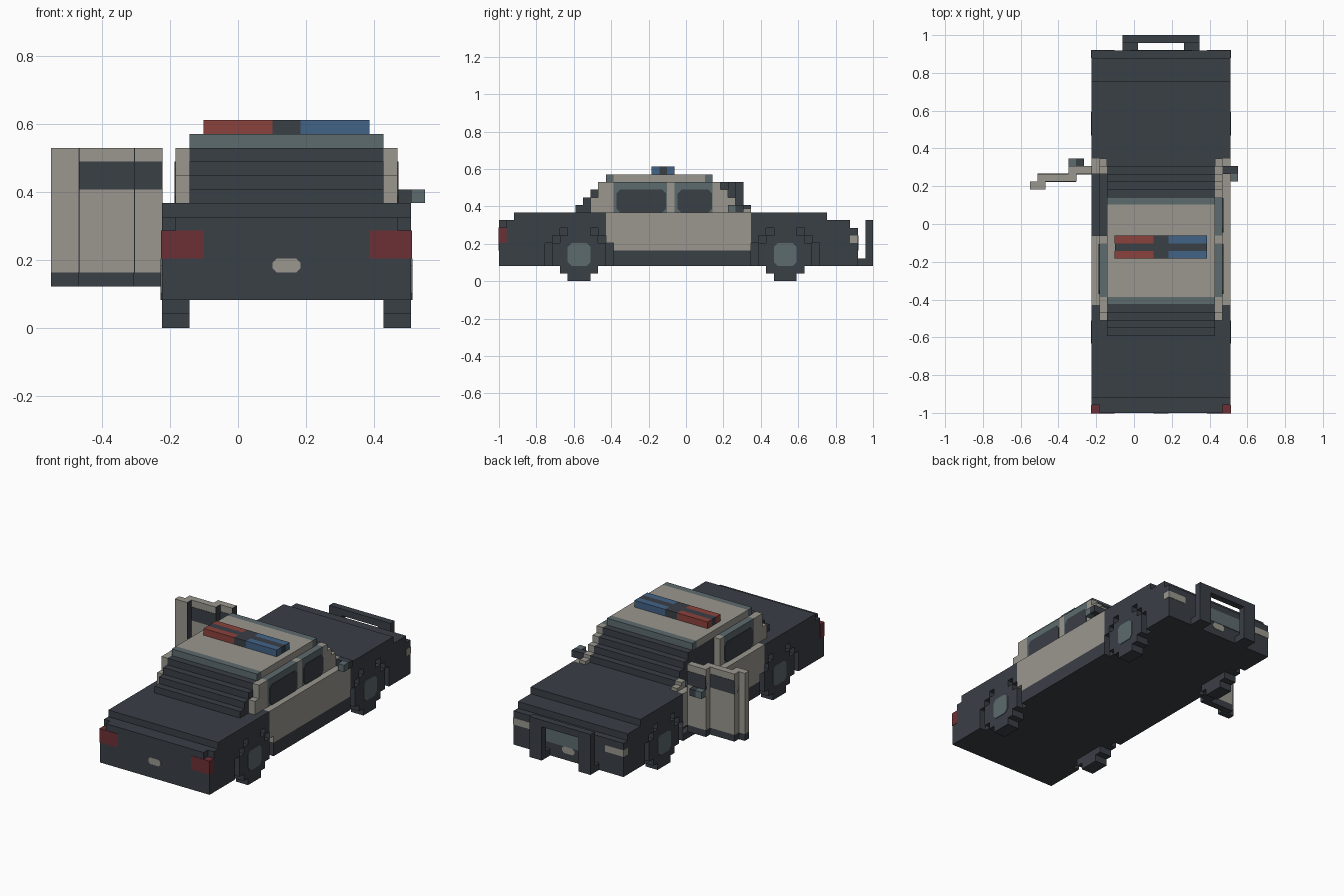
import bpy, bmesh
from mathutils import Vector

cube = bpy.data.objects.get("Cube")
if cube:
    bpy.data.objects.remove(cube, do_unlink=True)

U = 2 / 49                          # one block
MID = Vector((13.5, 24.5, 0))       # block coordinates of the origin


def material(name, r, g, b):
    m = bpy.data.materials.new(name)
    m.use_nodes = True
    m.diffuse_color = (r, g, b, 1)
    m.node_tree.nodes["Principled BSDF"].inputs["Base Color"].default_value = (r, g, b, 1)
    return m


DARK = material("charcoal", .042, .05, .062)
BEIGE = material("beige", .32, .31, .27)
SLATE = material("slate", .11, .145, .155)
RED = material("beacon red", .26, .055, .045)
TAIL = material("tail red", .15, .03, .035)
BLUE = material("beacon blue", .055, .125, .24)


def extrude(name, points, step, mat):
    """Extrude a flat outline given in block coordinates."""
    bm = bmesh.new()
    face = bm.faces.new([bm.verts.new((Vector(p) - MID) * U) for p in points])
    made = bmesh.ops.extrude_face_region(bm, geom=[face])["geom"]
    bmesh.ops.translate(bm, vec=Vector(step) * U,
                        verts=[v for v in made if isinstance(v, bmesh.types.BMVert)])
    bmesh.ops.recalc_face_normals(bm, faces=bm.faces)
    mesh = bpy.data.meshes.new(name)
    bm.to_mesh(mesh)
    bm.free()
    mesh.materials.append(mat)
    ob = bpy.data.objects.new(name, mesh)
    bpy.context.collection.objects.link(ob)
    return ob


def prism(name, yz, x0, x1, mat):
    return extrude(name, [(x0, y, z) for y, z in yz], (x1 - x0, 0, 0), mat)


def box(name, x, y, z, mat):
    pts = [(x[0], y[0]), (x[1], y[0]), (x[1], y[1]), (x[0], y[1])]
    return extrude(name, [(a, b, z[0]) for a, b in pts], (0, 0, z[1] - z[0]), mat)


def chamfered(a, b, c=.5):
    (l, r), (d, u) = a, b
    return [(l + c, d), (r - c, d), (r, d + c), (r, u - c),
            (r - c, u), (l + c, u), (l, u - c), (l, d + c)]


def arch(c):
    """Stepped wheel arch outline, from rear to front."""
    half = [(-4.5, 2), (-4.5, 5), (-3.5, 5), (-3.5, 6), (-2.5, 6), (-2.5, 7)]
    return [(c + y, z) for y, z in half] + [(c - y, z) for y, z in reversed(half)]


def tyre(c):
    half = [(-1.5, 0), (-1.5, 1), (-2.5, 1), (-2.5, 2), (-3.5, 2), (-3.5, 5),
            (-2.5, 5), (-2.5, 6), (-1.5, 6), (-1.5, 7)]
    return [(c + y, z) for y, z in half] + [(c - y, z) for y, z in reversed(half)]


REAR, FRONT = 10.5, 37.5
nose = [(47, 2), (47, 7), (46, 7), (46, 8), (43, 8), (43, 9)]

# Body core and side skins with wheel arches
prism("body_core", [(0, 2)] + nose + [(2, 9), (2, 8), (0, 8)], 9, 25, DARK)
rear_skin = [(0, 2)] + arch(REAR)[:-2] + [(14, 5), (14, 9), (2, 9), (2, 8), (1, 8), (1, 7), (0, 7)]
front_skin = arch(FRONT) + nose + [(33, 9)]
for side, x0 in (("left", 25), ("right", 8)):
    out = 26 if side == "left" else 7.9
    prism(side + "_rear_fender", rear_skin, x0, x0 + 1, DARK)
    prism(side + "_front_fender", front_skin, x0, x0 + 1, DARK)
    box(side + "_sill", (x0, x0 + 1), (15, 33), (2, 4 if side == "left" else 3), DARK)
    # Wheels and hubs
    wx = 24 if side == "left" else 8
    for end, c in (("rear", REAR), ("front", FRONT)):
        prism(f"{side}_{end}_wheel", tyre(c), wx, wx + 2, DARK)
        prism(f"{side}_{end}_hub", chamfered((c - 1.5, c + 1.5), (2, 5)), out, out + .1, SLATE)
    # Tail lights and headlights
    lx = (23, 26.05) if side == "left" else (7.95, 11)
    box(side + "_tail_light", lx, (-.05, 1), (5, 7.02), TAIL)
    box(side + "_headlight", lx, (46, 47.05), (5, 6), BEIGE)

# Door panels: the right front door stands open
panel = [(15, 4), (33, 4), (33, 9), (14, 9), (14, 5), (15, 5)]
prism("left_doors", panel, 25, 26, BEIGE)
prism("right_rear_door", [(15, 4), (23, 4), (23, 9), (14, 9), (14, 5), (15, 5)], 8, 9, BEIGE)
box("right_front_jamb", (8, 9), (31, 33), (4, 9), BEIGE)
box("right_rear_sill", (8, 9), (15, 23), (3, 4), DARK)

# Cabin core with stepped rear window and windscreen
rear_steps, front_steps = [], []
for i in range(4):
    rear_steps += [(10 + i, 9 + i), (10 + i, 10 + i)]
    front_steps += [(32 - i, 9 + i), (32 - i, 10 + i)]
prism("cabin_glass", rear_steps + front_steps[::-1], 10, 24, DARK)
box("roof", (10, 24), (15, 27), (13, 14), BEIGE)
box("roof_rear_edge", (10, 24), (14, 15), (13, 14), SLATE)
box("roof_front_edge", (10, 24), (27, 28), (13, 14), SLATE)

# Pillars, window frames and side glass
rear_pillar = [(12, 9), (15, 9), (15, 13), (13, 13), (13, 11), (12, 11)]
front_pillar = [(28, 9), (33, 9), (33, 9.5), (32, 9.5), (32, 10), (31, 10), (31, 11),
                (30, 11), (30, 12), (29, 12), (29, 13), (28, 13)]
for side, x0 in (("left", 24), ("right", 9)):
    glass_x = 25 if side == "left" else 8.9
    prism(side + "_rear_pillar", rear_pillar, x0, x0 + 1, BEIGE)
    box(side + "_middle_pillar", (x0, x0 + 1), (22, 23), (9, 13), BEIGE)
    windows = [("rear", 15, 22)]
    if side == "left":
        windows.append(("front", 23, 28))
        prism("left_front_pillar", front_pillar, x0, x0 + 1, BEIGE)
    else:
        prism("right_front_pillar", [(31, 9), (33, 9), (33, 9.5), (32, 9.5), (32, 10), (31, 10)],
              x0, x0 + 1, BEIGE)
    for end, y0, y1 in windows:
        box(f"{side}_{end}_window_frame", (x0, x0 + 1), (y0, y1), (9, 13), SLATE)
        prism(f"{side}_{end}_window", chamfered((y0 + .4, y1 - .1), (9, 12)),
              glass_x, glass_x + .1, DARK)

# Open door: stepped slabs with a dark foot and window strip
slabs = [((0, 2), 29, 2), ((1, 6), 30, 1), ((5, 8), 31, 5)]
for i, (x, y, wx) in enumerate(slabs):
    name = f"open_door_{i + 1}"
    box(name + "_foot", x, (y, y + 1), (3, 4), DARK)
    box(name + "_panel", x, (y, y + 1), (4, 13), BEIGE)
    box(name + "_edge", (x[1], x[1] + .05), (y, y + 1), (4, 13), DARK)
    if i:
        box(name + "_window", (wx, x[1]), (y - .05, y + 1.05), (10, 12), DARK)

# Mirrors
box("right_mirror_arm", (6, 7), (32, 33), (9, 10), DARK)
box("right_mirror", (5, 6), (32, 33), (9, 10), SLATE)
box("left_mirror_arm", (25, 27), (31, 32), (9, 10), DARK)
box("left_mirror", (26, 27), (30, 31), (9, 10), SLATE)

# Roof light bar
box("light_bar_base", (11.02, 22.98), (21, 22), (14, 15), DARK)
for y in (20, 22):
    box("light_bar_centre", (16, 18), (y, y + 1), (14, 15), DARK)
    box("red_beacon", (11, 16), (y, y + 1), (14, 15), RED)
    box("blue_beacon", (18, 23), (y, y + 1), (14, 15), BLUE)

# Plates and grille
for name, y, z in (("rear_plate", -.05, 4), ("front_plate", 47, 3)):
    outline = chamfered((16, 18), (z, z + 1), .3)
    extrude(name, [(a, y, b) for a, b in outline], (0, .05, 0), BEIGE)
box("grille", (13, 21), (47, 47.1), (4, 6), SLATE)

# Push bumper
for x in (12, 20):
    box("bumper_foot", (x, x + 2), (47, 48), (2, 3), DARK)
    box("bumper_upright", (x, x + 2), (48, 49), (2, 8), DARK)
box("bumper_bar", (14, 20), (48, 49), (7, 8), DARK)
